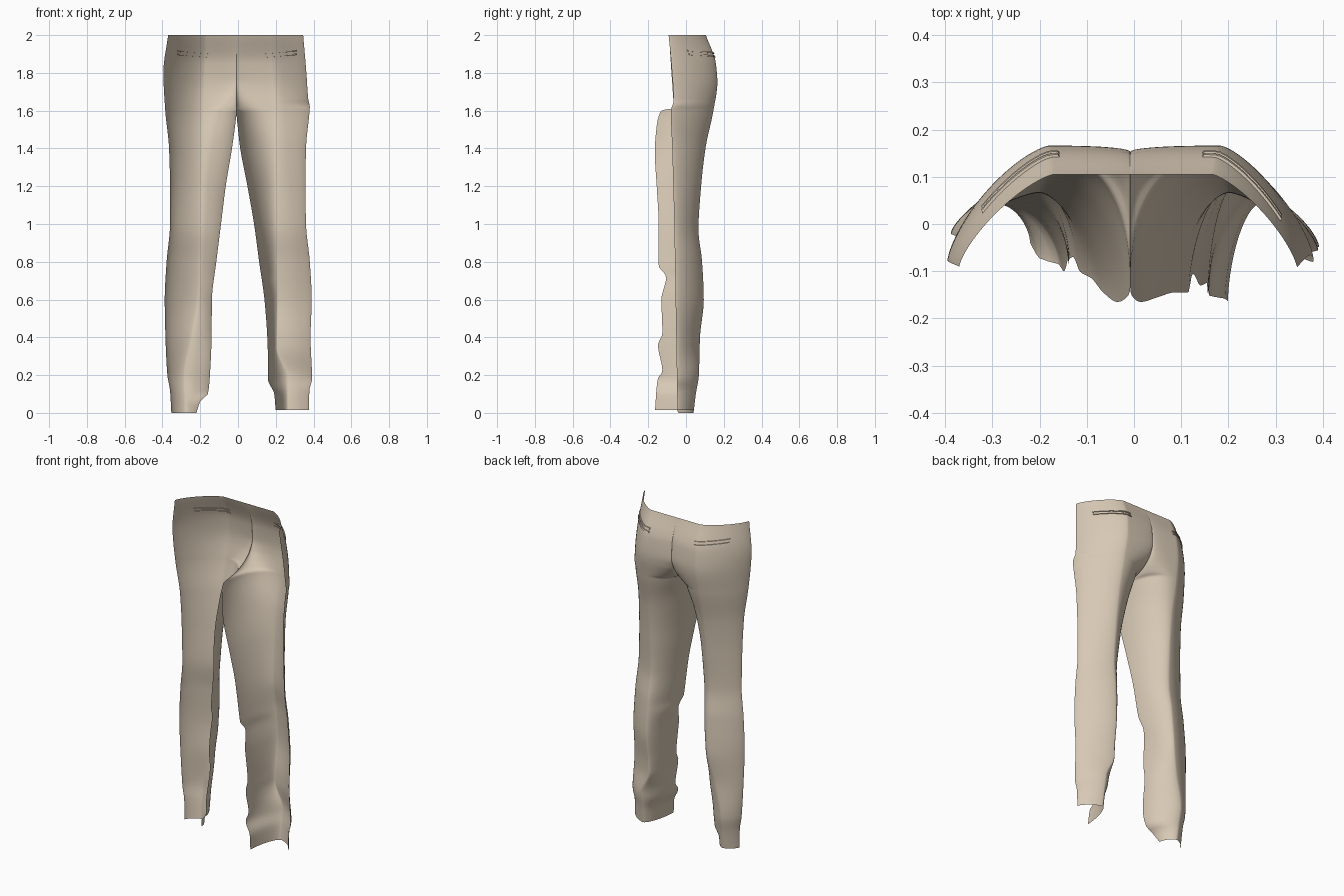
import bpy, math

if "Cube" in bpy.data.objects:
    bpy.data.objects.remove(bpy.data.objects["Cube"])

fabric = bpy.data.materials.new("tan cloth")
fabric.diffuse_color = (0.68, 0.58, 0.46, 1)
fabric.use_nodes = True
fabric.node_tree.nodes["Principled BSDF"].inputs["Base Color"].default_value = fabric.diffuse_color

# Each profile: (height, value) pairs, smoothly interpolated
RIDGE_Y = [(0, .04), (.1, .052), (.2, .068), (.4, .074), (.6, .094), (.8, .085), (.97, .066),
           (1.2, .08), (1.4, .103), (1.6, .145), (1.75, .166), (1.85, .158), (2, .105)]
SEAM = [(1.605, -.115), (1.615, -.04), (1.63, .015), (1.66, .08), (1.7, .126), (1.76, .152),
        (1.85, .148), (2, .105)]
# Roundness of the half-sections: below 1 is boxier, above 1 sharpens the ridge
INNER_POWER = [(0, 1.2), (1.2, 1.2), (1.45, 1.05), (1.6, .85), (1.7, .8), (1.85, 1), (2, 1.1)]
OUTER_POWER = [(0, 1.4), (1.5, 1.4), (2, 1.5)]
RIGHT = dict(
    bottom=.015, side=1,
    outer_x=[(0, .375), (.12, .378), (.18, .392), (.4, .384), (.6, .39), (.8, .38), (1, .36),
             (1.2, .357), (1.4, .36), (1.59, .378), (1.62, .38), (1.66, .372), (1.8, .362), (2, .345)],
    outer_y=[(0, -.045), (.6, -.055), (1, -.062), (1.4, -.073), (1.6, -.08), (1.65, -.066),
             (1.85, -.078), (2, -.092)],
    ridge_x=[(0, .265), (.2, .262), (.35, .205), (.6, .21), (1, .2), (1.6, .19), (2, .165)],
    inner_x=[(0, .2), (.1, .192), (.18, .158), (.22, .16), (.4, .155), (.6, .14), (.8, .112),
             (1, .085), (1.2, .05), (1.4, .012), (1.5, 0), (1.6, -.008), (2, -.008)],
    inner_y=[(0, -.165), (.18, -.15), (.22, -.125), (.36, -.148), (.42, -.125), (.6, -.13),
             (.72, -.105), (.78, -.145), (1, -.145), (1.2, -.155), (1.38, -.165), (1.52, -.155),
             (1.595, -.135)])
LEFT = dict(
    bottom=0, side=-1,
    outer_x=[(0, -.353), (.12, -.36), (.2, -.374), (.4, -.384), (.6, -.388), (.8, -.378), (1, -.36),
             (1.2, -.36), (1.4, -.365), (1.6, -.385), (1.8, -.395), (2, -.37)],
    outer_y=[(0, -.02), (.2, -.01), (.6, -.02), (1, -.03), (1.4, -.045), (1.7, -.07), (2, -.09)],
    ridge_x=[(0, -.28), (.2, -.285), (.4, -.25), (.6, -.215), (1, -.2), (1.6, -.185), (2, -.17)],
    inner_x=[(0, -.22), (.06, -.2), (.1, -.16), (.18, -.15), (.4, -.14), (.6, -.138), (.8, -.115),
             (1, -.09), (1.2, -.065), (1.4, -.032), (1.5, -.018), (1.6, -.008), (2, -.008)],
    inner_y=[(0, -.04), (.08, -.08), (.2, -.1), (.4, -.075), (.5, -.085), (.7, -.07), (.8, -.1),
             (1, -.115), (1.2, -.145), (1.38, -.165), (1.52, -.155), (1.595, -.135)])
for leg in (RIGHT, LEFT):
    leg["inner_y"] = leg["inner_y"] + SEAM      # inseam continues into the seat seam


def curve(pts, z):
    """Monotone cubic through the profile points."""
    if z <= pts[0][0]:
        return pts[0][1]
    if z >= pts[-1][0]:
        return pts[-1][1]
    d = [(b[1] - a[1]) / (b[0] - a[0]) for a, b in zip(pts, pts[1:])]

    def slope(i):
        if i == 0 or i == len(d) or d[i - 1] * d[i] <= 0:
            return 0 if 0 < i < len(d) else d[min(i, len(d) - 1)]
        return 2 * d[i - 1] * d[i] / (d[i - 1] + d[i])

    i = max(k for k in range(len(d)) if pts[k][0] <= z)
    (z0, a), (z1, b) = pts[i], pts[i + 1]
    h = z1 - z0
    t = (z - z0) / h
    return ((2 * t**3 - 3 * t**2 + 1) * a + (t**3 - 2 * t**2 + t) * h * slope(i)
            + (3 * t**2 - 2 * t**3) * b + (t**3 - t**2) * h * slope(i + 1))


def section(leg, z, u):
    """Point on the cloth: u = -1 inner edge, 0 ridge, 1 outer edge."""
    part = "outer" if u > 0 else "inner"
    rx, ry = curve(leg["ridge_x"], z), curve(RIDGE_Y, z)
    ex, ey = curve(leg[part + "_x"], z), curve(leg[part + "_y"], z)
    a = abs(u) * math.pi / 2
    p = curve(OUTER_POWER if u > 0 else INNER_POWER, z)
    s, c = math.sin(a)**p, max(0, math.cos(a))**p
    return (rx + (ex - rx) * s, ey + (ry - ey) * c, z)


def make_object(name, verts, faces):
    me = bpy.data.meshes.new(name)
    me.from_pydata(verts, [], faces)
    me.materials.append(fabric)
    me.update()
    ob = bpy.data.objects.new(name, me)
    bpy.context.collection.objects.link(ob)
    bpy.ops.object.select_all(action='DESELECT')
    bpy.context.view_layer.objects.active = ob
    ob.select_set(True)
    bpy.ops.object.shade_smooth_by_angle(angle=math.radians(50))
    return ob


def grid_faces(rows, cols, flip):
    out = []
    for r in range(rows - 1):
        for c in range(cols - 1):
            f = [r * cols + c, r * cols + c + 1, (r + 1) * cols + c + 1, (r + 1) * cols + c]
            out.append(f[::-1] if flip else f)
    return out


# Back trouser panels, one per leg, reaching from hem to waist
N = 28
def back_panel(name, leg):
    b = leg["bottom"]
    zs = [b + (1.57 - b) * i / 80 for i in range(80)]
    zs += [1.57 + .13 * i / 30 for i in range(30)] + [1.7 + .3 * i / 18 for i in range(19)]
    verts = [section(leg, z, u / N) for z in zs for u in range(-N, N + 1)]
    make_object(name, verts, grid_faces(len(zs), 2 * N + 1, leg["side"] > 0))


# Welt pockets: thin slanted frames following the cloth, raised on both sides
def on_cloth(leg, x, z):
    lo, hi = -1.0, 1.0
    for _ in range(30):
        m = (lo + hi) / 2
        if section(leg, z, m)[0] * leg["side"] < x:
            lo = m
        else:
            hi = m
    return section(leg, z, lo)


def welt_pocket(name, leg, x0, x1):
    verts, faces, n = [], [], 14
    for z_off in (-.013, .006):                 # lower and upper welt
        base = len(verts)
        for i in range(n + 1):
            t = i / n
            x = x0 + (x1 - x0) * t
            z = 1.895 + .012 * t + z_off
            for dz, out in ((0, .005), (.008, .005), (.008, -.005), (0, -.005)):
                px, py, pz = on_cloth(leg, x, z + dz)
                verts.append((px + leg["side"] * out * .6, py + out, pz))
        for i in range(n):
            for k in range(4):
                a, b2 = base + i * 4 + k, base + i * 4 + (k + 1) % 4
                f = [a, b2, b2 + 4, a + 4]
                faces.append(f if leg["side"] > 0 else f[::-1])
        caps = [[base + 3 - k for k in range(4)], [base + n * 4 + k for k in range(4)]]
        faces += [f if leg["side"] > 0 else f[::-1] for f in caps]
    make_object(name, verts, faces)


for word, leg, x0, x1 in (("right", RIGHT, .145, .31), ("left", LEFT, .158, .32)):
    back_panel(word + "_back_leg", leg)
    welt_pocket(word + "_welt_pocket", leg, x0, x1)
